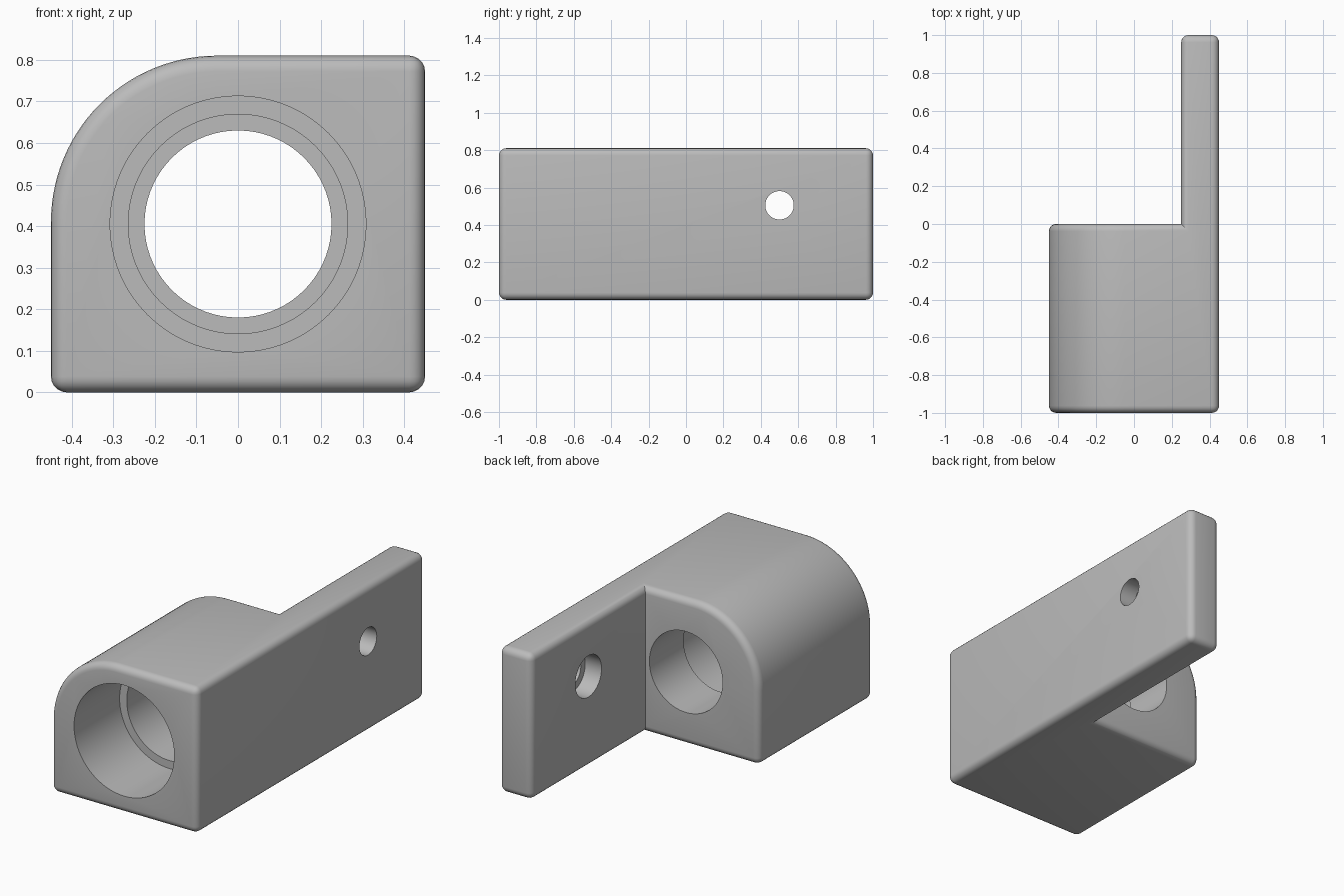
import bpy, bmesh, math
from mathutils import Matrix, Vector

old = bpy.data.objects.get("Cube")
if old:
    bpy.data.objects.remove(old, do_unlink=True)

WIDTH, HEIGHT, PLATE_INNER = 0.45, 0.81, 0.25
CENTRE_Z = 0.405

grey = bpy.data.materials.new("plain grey")
grey.use_nodes = True
colour = (0.5, 0.5, 0.5, 1)
grey.diffuse_color = colour
grey.node_tree.nodes["Principled BSDF"].inputs["Base Color"].default_value = colour


def finish(name, bm):
    bmesh.ops.recalc_face_normals(bm, faces=bm.faces)
    mesh = bpy.data.meshes.new(name)
    bm.to_mesh(mesh)
    bm.free()
    mesh.materials.append(grey)
    obj = bpy.data.objects.new(name, mesh)
    bpy.context.collection.objects.link(obj)
    return obj


def stepped_cutter(name, profile, placement):
    """Revolve (radius, distance) points around z, then place the solid."""
    bm = bmesh.new()
    points = [bm.verts.new((r, 0, d)) for r, d in profile]
    edges = [bm.edges.new(pair) for pair in zip(points, points[1:])]
    bmesh.ops.spin(bm, geom=points + edges, cent=(0, 0, 0), axis=(0, 0, 1),
                   angle=math.tau, steps=72)
    bmesh.ops.remove_doubles(bm, verts=bm.verts, dist=0.0001)
    bm.transform(placement)
    obj = finish(name, bm)
    obj.hide_render = True
    return obj


# Bracket body: L-shaped footprint raised to full height
bm = bmesh.new()
footprint = [(-WIDTH, -1), (WIDTH, -1), (WIDTH, 1),
             (PLATE_INNER, 1), (PLATE_INNER, 0), (-WIDTH, 0)]
base = bm.faces.new([bm.verts.new((x, y, 0)) for x, y in footprint])
raised = bmesh.ops.extrude_face_region(bm, geom=[base], use_keep_orig=True)
bmesh.ops.translate(bm, vec=(0, 0, HEIGHT),
                    verts=[v for v in raised["geom"] if isinstance(v, bmesh.types.BMVert)])
bmesh.ops.recalc_face_normals(bm, faces=bm.faces)

# Large rounded shoulder
shoulder = [e for e in bm.edges
            if all(v.co.x < -0.4 and v.co.z > 0.8 for v in e.verts)]
bmesh.ops.bevel(bm, geom=shoulder, offset=0.4, segments=28, profile=0.5,
                affect='EDGES', clamp_overlap=False)

# Small rounding on every outward edge
bm.normal_update()
outer = [e for e in bm.edges if e.is_convex and e.calc_face_angle(0) > 0.5]
bmesh.ops.bevel(bm, geom=outer, offset=0.038, segments=5, profile=0.5,
                affect='EDGES', clamp_overlap=False)
bracket = finish("bracket", bm)

# Stepped main bore along y, and counterbored bolt hole along x
bore = stepped_cutter(
    "main_bore_cutter",
    [(0, -1.1), (0.308, -1.1), (0.308, -0.6), (0.264, -0.6),
     (0.264, -0.3), (0.225, -0.3), (0.225, 0.1), (0, 0.1)],
    Matrix.Translation((0, 0, CENTRE_Z)) @ Matrix.Rotation(-math.pi / 2, 4, 'X'))
bolt = stepped_cutter(
    "bolt_hole_cutter",
    [(0, 0.2), (0.115, 0.2), (0.115, 0.35), (0.076, 0.35), (0.076, 0.55), (0, 0.55)],
    Matrix.Translation((0, 0.5, 0.505)) @ Matrix.Rotation(math.pi / 2, 4, 'Y'))

bpy.ops.object.select_all(action='DESELECT')
bracket.select_set(True)
bpy.context.view_layer.objects.active = bracket
for cutter in (bore, bolt):
    cut = bracket.modifiers.new(cutter.name, 'BOOLEAN')
    cut.operation = 'DIFFERENCE'
    cut.solver = 'EXACT'
    cut.object = cutter
    bpy.ops.object.modifier_apply(modifier=cut.name)
    bpy.data.objects.remove(cutter, do_unlink=True)

bpy.ops.object.shade_smooth_by_angle(angle=math.radians(30))
